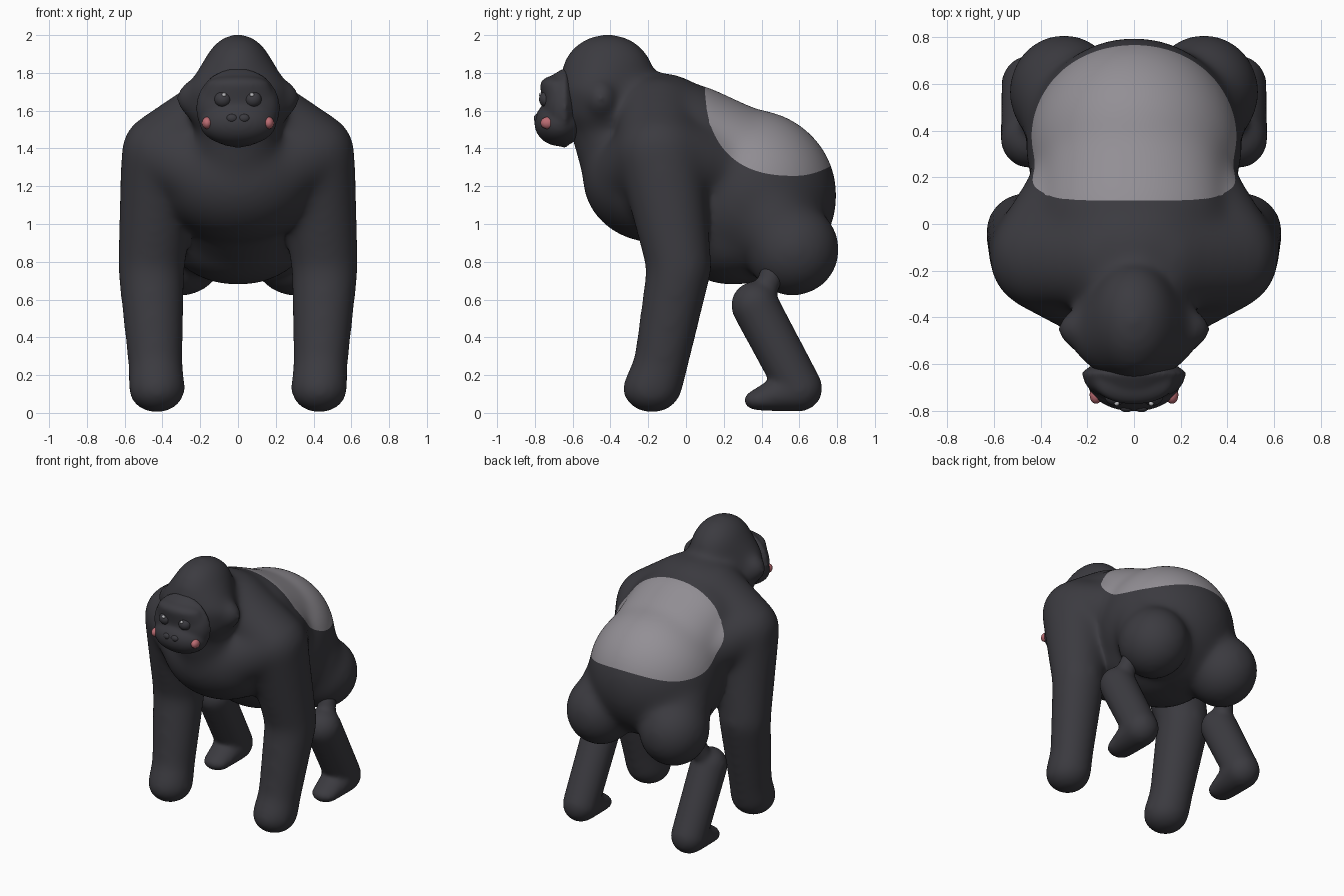
import bpy, bmesh
from mathutils import Vector

if "Cube" in bpy.data.objects:
    bpy.data.objects.remove(bpy.data.objects["Cube"])


def material(name, rgb):
    m = bpy.data.materials.new(name)
    m.use_nodes = True
    m.diffuse_color = (*rgb, 1)
    bsdf = m.node_tree.nodes["Principled BSDF"]
    bsdf.inputs["Base Color"].default_value = (*rgb, 1)
    bsdf.inputs["Roughness"].default_value = 0.7
    return m


fur = material("charcoal fur", (0.044, 0.043, 0.051))
silver = material("silver back fur", (0.29, 0.275, 0.3))
pink = material("pink cheek", (0.5, 0.15, 0.17))
glint = material("eye glint", (0.5, 0.5, 0.52))

# Unit sphere directions used to build every rounded volume
unit = bmesh.new()
bmesh.ops.create_icosphere(unit, subdivisions=4, radius=1)
DIRS = [v.co.copy() for v in unit.verts]
unit.free()


def volume(bm, *balls):
    """Hull around ellipsoids given as (centre, radii)."""
    verts = []
    for centre, radii in balls:
        r = Vector(radii if isinstance(radii, tuple) else (radii,) * 3)
        verts += [bm.verts.new(Vector(centre) + d * r) for d in DIRS]
    bmesh.ops.convex_hull(bm, input=verts)


def limb(bm, *balls):
    for a, b in zip(balls, balls[1:]):
        volume(bm, a, b)


def mirrored(side, *balls):
    return [((side * c[0], c[1], c[2]), r) for c, r in balls]


def fused(name, bm, voxel, smooth, grow, mat):
    """Weld overlapping volumes into one soft skin."""
    mesh = bpy.data.meshes.new(name)
    bm.to_mesh(mesh)
    bm.free()
    ob = bpy.data.objects.new(name, mesh)
    bpy.context.collection.objects.link(ob)
    rm = ob.modifiers.new("weld", "REMESH")
    rm.mode = "VOXEL"
    rm.voxel_size = voxel
    sm = ob.modifiers.new("soften", "SMOOTH")
    sm.factor, sm.iterations = 0.5, smooth
    dp = ob.modifiers.new("fill", "DISPLACE")
    dp.mid_level, dp.strength = 0, grow
    deps = bpy.context.evaluated_depsgraph_get()
    final = bpy.data.meshes.new_from_object(ob.evaluated_get(deps))
    ob.modifiers.clear()
    ob.data = final
    final.name = name
    final.materials.clear()
    final.materials.append(mat)
    final.polygons.foreach_set("use_smooth", [True] * len(final.polygons))
    return ob


def ball(name, centre, radii, mat):
    bpy.ops.mesh.primitive_uv_sphere_add(segments=24, ring_count=16, radius=1, location=centre)
    ob = bpy.context.object
    ob.name = name
    ob.scale = radii
    ob.data.materials.append(mat)
    bpy.ops.object.shade_smooth()


# Torso and head volumes
bm = bmesh.new()
jaw = ((0, -0.44, 1.62), (0.265, 0.215, 0.18))
crown = ((0, -0.415, 1.785), (0.18, 0.24, 0.215))
for part in (
    [((0, -0.17, 1.25), (0.42, 0.37, 0.34))],                                   # chest
    [((0, -0.12, 1.54), (0.34, 0.26, 0.25))],                                   # upper shoulders
    [((0, 0.04, 1.45), (0.4, 0.24, 0.28)), ((0, 0.34, 1.3), (0.38, 0.26, 0.29))],  # upper back
    [((0, 0.335, 1.15), (0.455, 0.455, 0.45))],                                 # barrel
    [((0, 0.25, 0.95), (0.37, 0.33, 0.265))],                                   # belly
    [((0, -0.14, 1.12), (0.28, 0.2, 0.2)), ((0, 0.15, 0.92), (0.28, 0.2, 0.2))],   # underside
    [crown, jaw],                                                               # conical crown
    [crown, ((0, -0.48, 1.7), (0.265, 0.185, 0.11))],                           # hood over face
    [((0, -0.44, 1.56), (0.2, 0.18, 0.15)), ((0, -0.29, 1.25), (0.25, 0.24, 0.2))],  # throat
):
    volume(bm, *part)

for side in (1, -1):
    shoulder = ((0.41, -0.14, 1.38), (0.2, 0.22, 0.2))
    # Slopes joining the shoulder to neck, chest and flank
    for anchor in (
        ((0.14, -0.15, 1.61), (0.16, 0.2, 0.16)),
        ((0.2, -0.27, 1.28), 0.2),
        ((0.24, 0.17, 1.3), 0.19),
    ):
        volume(bm, *mirrored(side, shoulder, anchor))
    # Arm from shoulder to knuckles
    limb(bm, *mirrored(side,
        shoulder,
        ((0.46, -0.035, 0.77), (0.17, 0.165, 0.13)),
        ((0.437, -0.135, 0.25), 0.136),
        ((0.43, -0.18, 0.125), (0.146, 0.152, 0.12))))
    # Haunch flowing into the flank
    volume(bm, *mirrored(side, ((0.3, 0.565, 0.865), (0.228, 0.24, 0.24))))
    volume(bm, *mirrored(side, ((0.29, 0.52, 0.9), 0.21), ((0.2, 0.4, 1.12), 0.25)))
    # Ear
    volume(bm, *mirrored(side, ((0.262, -0.45, 1.665), (0.064, 0.07, 0.085))))

body = fused("body", bm, 0.018, 60, 0.01, fur)


def saddle(p):
    """Positive inside the silver area, zero on its edge."""
    if p.y < 0.58:
        flank = 1 - ((0.58 - p.y) / 0.48) ** 2.5 - max(0, (1.76 - p.z) / 0.505) ** 2.5
        corner = 1 - max(0, (0.3 - p.y) / 0.2) ** 4 - (abs(p.x) / 0.475) ** 4
        return min(flank, corner)
    return (p.z - 1.255 - 1.5 * (p.y - 0.58) ** 2) / 0.505


# Colour the saddle and slide its rim vertices onto a clean edge
body.data.materials.append(silver)
bm = bmesh.new()
bm.from_mesh(body.data)
for f in bm.faces:
    f.material_index = int(saddle(f.calc_center_median()) > 0)
step = 0.001
for v in bm.verts:
    if len({f.material_index for f in v.link_faces}) == 2:
        here = saddle(v.co)
        slope = Vector([(saddle(v.co + axis * step) - here) / step
                        for axis in (Vector((1, 0, 0)), Vector((0, 1, 0)), Vector((0, 0, 1)))])
        slope -= v.normal * slope.dot(v.normal)
        move = -slope * here / max(slope.length_squared, 0.01)
        if move.length < 0.016:
            v.co += move
bm.to_mesh(body.data)
bm.free()

# Lower legs: knee link, shin and foot
for side, label in ((1, "left"), (-1, "right")):
    bm = bmesh.new()
    limb(bm, *mirrored(side,
        ((0.41, 0.46, 0.75), 0.06),
        ((0.44, 0.41, 0.62), 0.06)))
    limb(bm, *mirrored(side,
        ((0.445, 0.365, 0.57), 0.122),
        ((0.445, 0.6, 0.13), 0.118),
        ((0.445, 0.385, 0.067), (0.09, 0.075, 0.05))))
    fused(label + "_lower_leg", bm, 0.016, 14, 0.005, fur)

# Face mask with brow and muzzle
bm = bmesh.new()
volume(bm, ((0, -0.64, 1.615), (0.222, 0.025, 0.21)), ((0, -0.66, 1.61), (0.212, 0.1, 0.195)))
volume(bm, ((0, -0.67, 1.535), (0.2, 0.13, 0.12)))
volume(bm, ((0, -0.68, 1.735), (0.165, 0.09, 0.05)), ((0, -0.66, 1.64), (0.205, 0.095, 0.12)))
fused("face", bm, 0.011, 12, 0.003, fur)

# Eyes, nostrils and cheeks
for side, label in ((1, "left"), (-1, "right")):
    ball(label + "_eye", (side * 0.08, -0.738, 1.66), (0.045, 0.04, 0.042), fur)
    ball(label + "_eye_glint", (side * 0.074, -0.769, 1.684), (0.011, 0.01, 0.011), glint)
    ball(label + "_nostril", (side * 0.032, -0.788, 1.56), (0.029, 0.018, 0.022), fur)
    ball(label + "_cheek", (side * 0.163, -0.732, 1.535), (0.027, 0.038, 0.032), pink)
